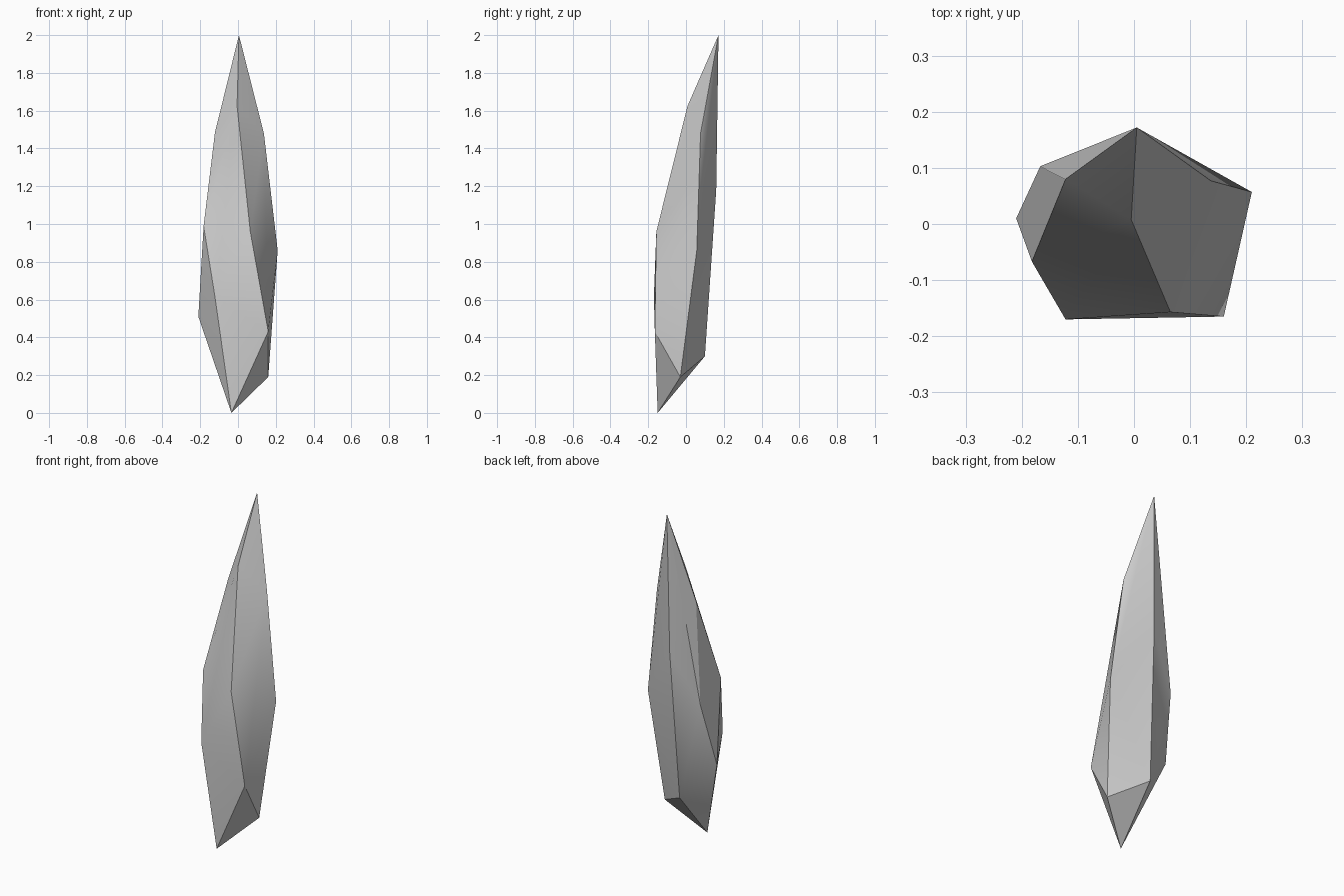
import bpy, bmesh
from math import radians

if "Cube" in bpy.data.objects:
    bpy.data.objects.remove(bpy.data.objects["Cube"])

# Corner points of the shard, from tip to base
corners = [
    (0.005, 0.172, 2.0),                                # tip
    (-0.005, 0.008, 1.625), (0.137, 0.077, 1.48), (-0.122, 0.08, 1.485),   # upper shoulders
    (-0.005, 0.16, 1.18), (0.065, -0.157, 0.96), (-0.182, -0.067, 0.99),   # widest band
    (0.21, 0.057, 0.86), (-0.167, 0.103, 0.885),
    (-0.122, -0.17, 0.615), (-0.21, 0.01, 0.51), (0.16, -0.165, 0.43),     # lower band
    (-0.028, 0.1, 0.3), (0.16, -0.03, 0.19),
    (-0.035, -0.15, 0.0),                               # base point
]

# Wrap the corners in a faceted skin
bm = bmesh.new()
for p in corners:
    bm.verts.new(p)
bmesh.ops.convex_hull(bm, input=bm.verts)
bmesh.ops.dissolve_limit(bm, angle_limit=radians(2), verts=bm.verts, edges=bm.edges)
bmesh.ops.recalc_face_normals(bm, faces=bm.faces)
mesh = bpy.data.meshes.new("crystal_shard")
bm.to_mesh(mesh)
bm.free()

shard = bpy.data.objects.new("crystal_shard", mesh)
bpy.context.collection.objects.link(shard)
bpy.context.view_layer.objects.active = shard
shard.select_set(True)
bpy.ops.object.shade_smooth_by_angle(angle=radians(30))
